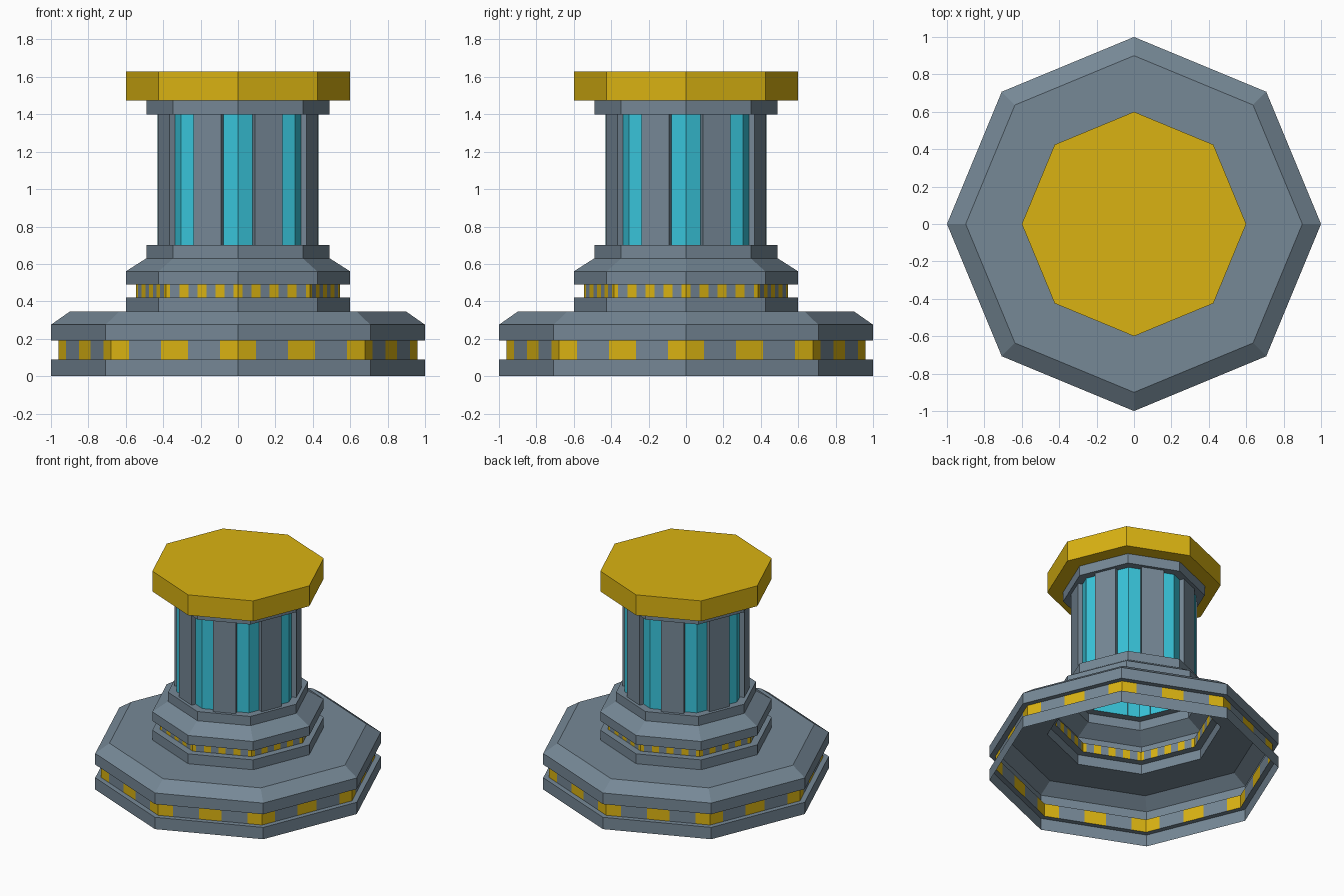
import bpy, math
from mathutils import Vector, Matrix

if "Cube" in bpy.data.objects:
    bpy.data.objects.remove(bpy.data.objects["Cube"])


def material(name, color):
    m = bpy.data.materials.new(name)
    m.use_nodes = True
    m.diffuse_color = (*color, 1)
    m.node_tree.nodes["Principled BSDF"].inputs["Base Color"].default_value = (*color, 1)
    return m


GREY = material("slate grey", (0.18, 0.246, 0.305))
GOLD = material("gold yellow", (0.70, 0.45, 0.006))
CYAN = material("bright cyan", (0.04, 0.55, 0.70))
SIDES = 8


def add_object(name, verts, faces, mats, indices=None):
    me = bpy.data.meshes.new(name)
    me.from_pydata(verts, [], faces)
    for m in mats:
        me.materials.append(m)
    if indices:
        me.polygons.foreach_set("material_index", indices)
    me.update()
    ob = bpy.data.objects.new(name, me)
    bpy.context.collection.objects.link(ob)
    return ob


def outline(cuts):
    """Unit octagon with corners on the axes, each side split at the cuts."""
    corner = [Vector((math.cos(k * math.tau / SIDES), math.sin(k * math.tau / SIDES), 0))
              for k in range(SIDES + 1)]
    return [corner[k].lerp(corner[k + 1], t) for k in range(SIDES) for t in cuts]


def shell(name, profile, mats, cuts=(0,), pattern=(0,), top=False):
    """Sweep a (radius, height) profile around the octagon."""
    ring = outline(cuts)
    n = len(ring)
    verts = [(p.x * r, p.y * r, z) for r, z in profile for p in ring]
    faces, idx = [], []
    for i in range(len(profile) - 1):
        for j in range(n):
            k = (j + 1) % n
            faces.append((i * n + j, i * n + k, (i + 1) * n + k, (i + 1) * n + j))
            idx.append(pattern[j % len(pattern)])
    if top:
        faces.append(tuple(range((len(profile) - 1) * n, len(profile) * n)))
        idx.append(0)
    return add_object(name, verts, faces, mats, idx)


# Wide base: foot ring, dashed band in the groove, bevelled upper deck
shell("base_foot", [(1, 0), (1, .09), (.96, .09)], [GREY])
shell("base_band", [(.96, .09), (.96, .19)], [GREY, GOLD],
      (0, .142, .393, .607, .858), (1, 0, 1, 0, 1))
shell("base_deck", [(.96, .19), (1, .19), (1, .275), (.9, .345), (.6, .345),
                    (.6, .42), (.545, .42)], [GREY])

# Collar with its finer dashed band
d, pitch = .06, .25
dash_cuts, dash_pattern = [0], [1]
for k in range(1, 4):
    dash_cuts += [(k - 1) * pitch + d, k * pitch - d]
    dash_pattern += [0, 1]
dash_cuts += [3 * pitch + d, 1 - d]
dash_pattern += [0, 1]
shell("collar_band", [(.545, .42), (.545, .49)], [GREY, GOLD], dash_cuts, dash_pattern)
shell("collar", [(.545, .49), (.6, .49), (.6, .56), (.49, .63), (.49, .7), (.43, .7)], [GREY])

# Glowing column core, upper lip and cap
shell("column_core", [(.43, .7), (.43, 1.4)], [CYAN])
shell("column_lip", [(.43, 1.4), (.49, 1.4), (.49, 1.475)], [GREY])
shell("cap", [(.49, 1.475), (.6, 1.475), (.6, 1.63)], [GOLD], top=True)

# Raised panel on each side of the column
inner, outer, half = .396, .43, .08
for k in range(SIDES):
    turn = Matrix.Rotation((k + .5) * math.tau / SIDES, 3, 'Z')
    plan = [(inner, -half), (outer, -half), (outer, half), (inner, half)]
    verts = [turn @ Vector((x, y, z)) for z in (.7, 1.4) for x, y in plan]
    faces = [(i, i + 1, i + 5, i + 4) for i in range(3)]
    add_object(f"column_panel_{k + 1}", verts, faces, [GREY])
